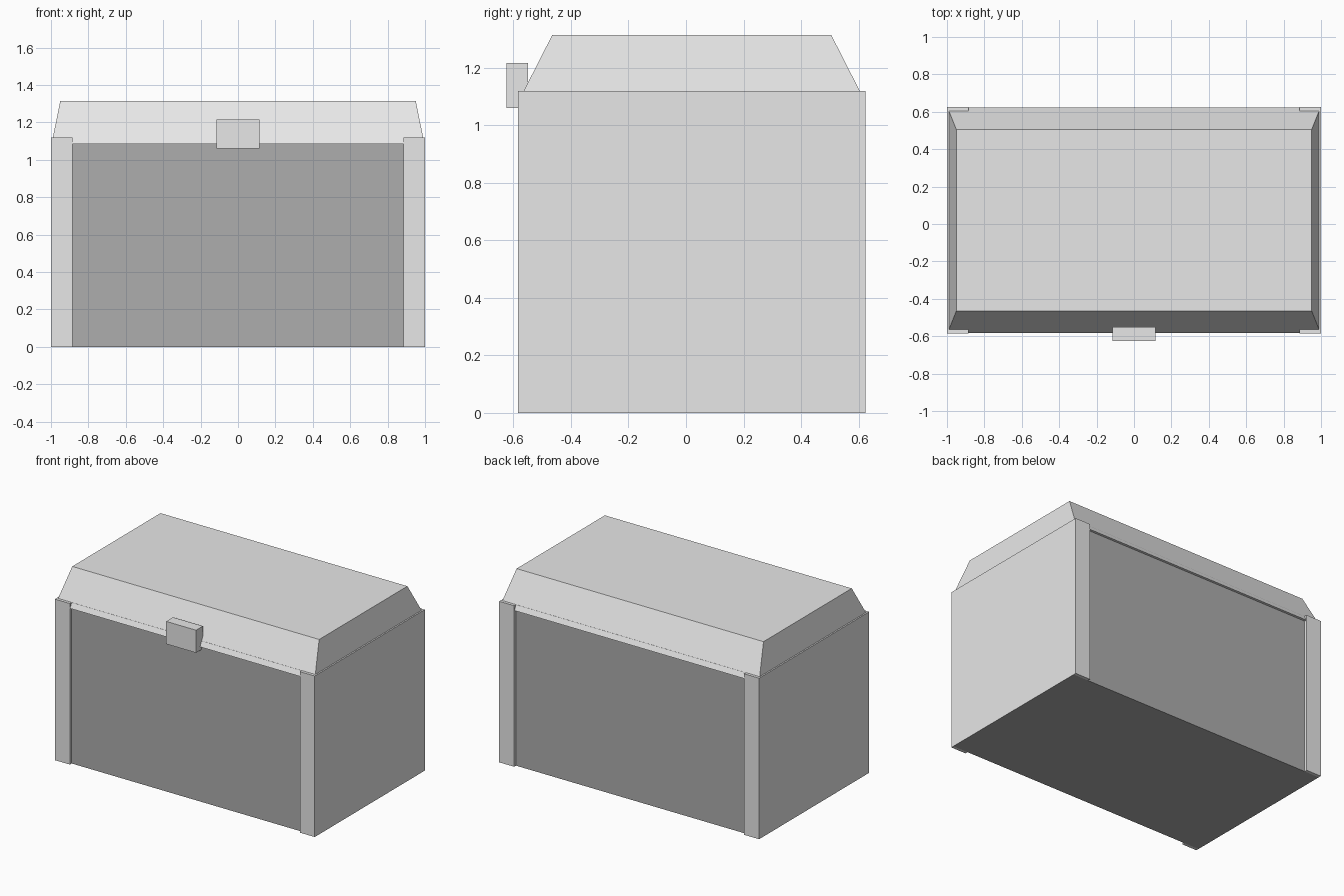
import bpy
import bmesh

if "Cube" in bpy.data.objects:
    bpy.data.objects.remove(bpy.data.objects["Cube"])


def material(name, v):
    m = bpy.data.materials.new(name)
    m.diffuse_color = (v, v, v, 1)
    m.use_nodes = True
    m.node_tree.nodes["Principled BSDF"].inputs["Base Color"].default_value = m.diffuse_color
    return m


light = material("light grey", 0.8)
dark = material("dark grey", 0.42)
CY = 0.02  # depth centre of the chest; the latch sticks out in front


def block(name, x, y, z, mats, top=(1, 1)):
    """Box from (min, max) ranges; top scales the upper face about its centre."""
    bm = bmesh.new()
    bmesh.ops.create_cube(bm, size=1)
    for v in bm.verts:
        sx, sy = top if v.co.z > 0 else (1, 1)
        v.co = (sum(x) / 2 + v.co.x * sx * (x[1] - x[0]),
                sum(y) / 2 + v.co.y * sy * (y[1] - y[0]),
                sum(z) / 2 + v.co.z * (z[1] - z[0]))
    me = bpy.data.meshes.new(name)
    bm.to_mesh(me)
    bm.free()
    for m in mats:
        me.materials.append(m)
    ob = bpy.data.objects.new(name, me)
    bpy.context.collection.objects.link(ob)
    return ob


# Chest body: light ends, dark front, back and underside
body = block("chest_body", (-1, 1), (CY - 0.585, CY + 0.585), (0, 1.12), [light, dark])
for p in body.data.polygons:
    if abs(p.normal.y) > 0.5 or p.normal.z < -0.5:
        p.material_index = 1

# Corner straps on front and back
for sx, side in ((-1, "left"), (1, "right")):
    for sy, end in ((-1, "front"), (1, "back")):
        block(f"{end}_{side}_strap", sorted((sx * 0.885, sx)),
              sorted((CY + sy * 0.585, CY + sy * 0.605)), (0, 1.12), [light])

# Tapered lid, slightly overhanging the front and back panels
block("lid", (-0.997, 0.997), (CY - 0.602, CY + 0.602), (1.085, 1.315), [light],
      top=(0.95 / 0.997, 0.485 / 0.602))

# Latch
block("latch", (-0.115, 0.115), (-0.625, -0.55), (1.06, 1.217), [light])
